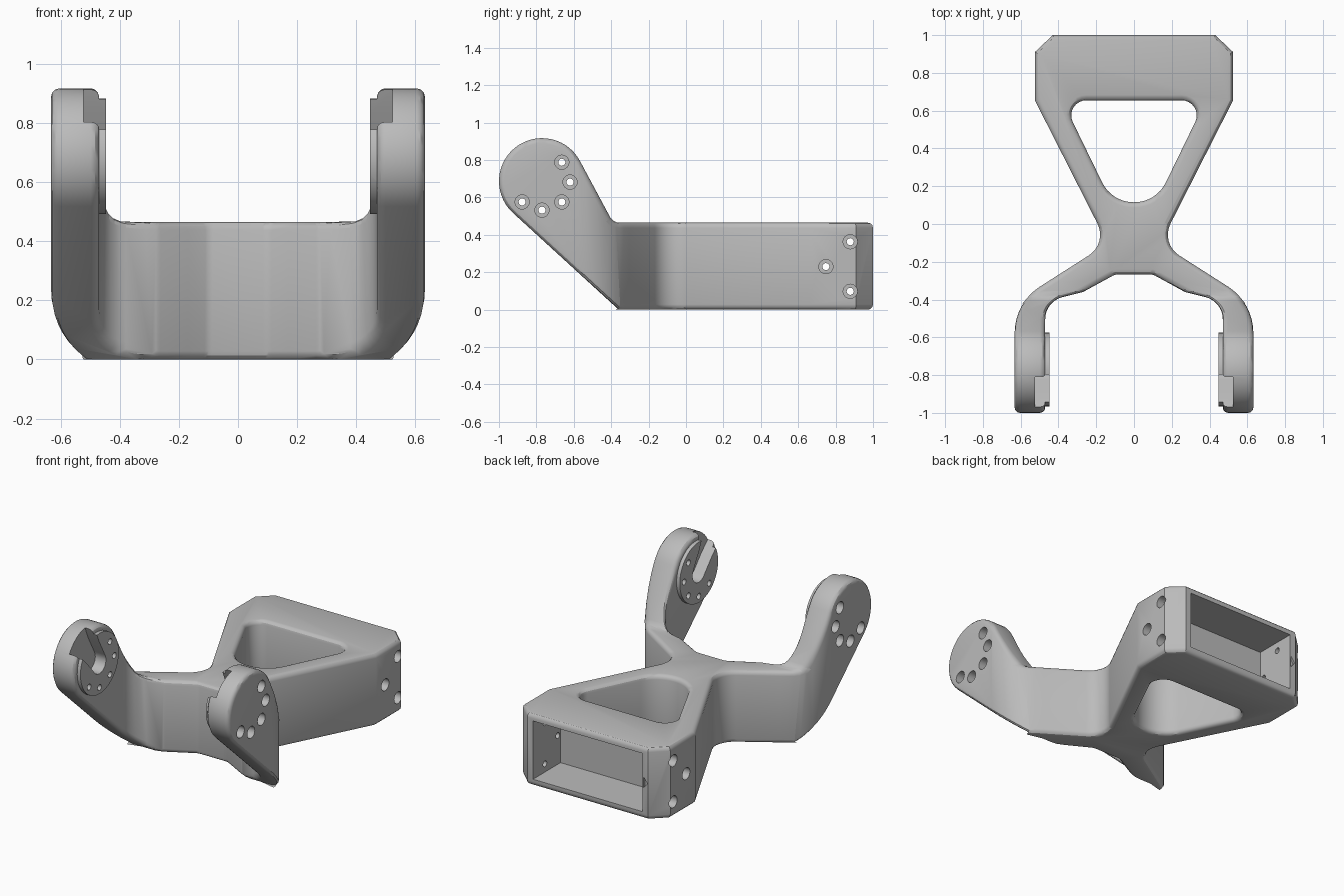
import bpy, bmesh, math
from mathutils import Vector, Matrix

if "Cube" in bpy.data.objects:
    bpy.data.objects.remove(bpy.data.objects["Cube"])

grey = bpy.data.materials.new("plain_grey")
grey.diffuse_color = (0.5, 0.5, 0.5, 1)
grey.use_nodes = True
grey.node_tree.nodes["Principled BSDF"].inputs["Base Color"].default_value = grey.diffuse_color


def rounded(points, steps=8):
    """Polygon corners (x, y, radius) turned into arcs."""
    out = []
    n = len(points)
    for i, (x, y, r) in enumerate(points):
        p = Vector((x, y))
        if r == 0:
            out.append(p)
            continue
        a = (Vector(points[i - 1][:2]) - p).normalized()
        b = (Vector(points[(i + 1) % n][:2]) - p).normalized()
        half = a.angle(b) / 2
        centre = p + (a + b).normalized() * (r / math.sin(half))
        start = p + a * (r / math.tan(half)) - centre
        sweep = start.angle_signed(p + b * (r / math.tan(half)) - centre)
        for k in range(steps + 1):
            out.append(centre + Matrix.Rotation(-sweep * k / steps, 2) @ start)
    return out


def prism(name, outline, lo, hi, axis):
    """Extrude an outline along z (outline = x, y) or x (outline = y, z) or y (outline = x, z)."""
    def place(p, h):
        return {"z": (p[0], p[1], h), "x": (h, p[0], p[1]), "y": (p[0], h, p[1])}[axis]
    bm = bmesh.new()
    low = [bm.verts.new(place(p, lo)) for p in outline]
    high = [bm.verts.new(place(p, hi)) for p in outline]
    bm.faces.new(low)
    bm.faces.new(high)
    for i in range(len(low)):
        j = (i + 1) % len(low)
        bm.faces.new((low[i], low[j], high[j], high[i]))
    bmesh.ops.recalc_face_normals(bm, faces=bm.faces)
    mesh = bpy.data.meshes.new(name)
    bm.to_mesh(mesh)
    bm.free()
    ob = bpy.data.objects.new(name, mesh)
    mesh.materials.append(grey)
    bpy.context.collection.objects.link(ob)
    return ob


def circle(cy, cz, r, n=24):
    return [(cy + r * math.cos(2 * math.pi * k / n),
             cz + r * math.sin(2 * math.pi * k / n)) for k in range(n)]


def apply_mod(ob, mod):
    bpy.context.view_layer.objects.active = ob
    bpy.ops.object.modifier_apply(modifier=mod.name)


def combine(ob, other, operation, tolerant=False):
    mod = ob.modifiers.new("bool", "BOOLEAN")
    mod.operation, mod.solver, mod.object = operation, "EXACT", other
    mod.use_hole_tolerant = tolerant
    apply_mod(ob, mod)
    bpy.data.objects.remove(other)


CY, CZ, R = -0.77, 0.687, 0.23


def make_body(splits, width, merge):
    # Plan outline: back box, narrow waist and two forked arms
    half = [(0.43, 1, 0), (0.525, 0.91, 0), (0.525, 0.655, 0), (0.14, -0.103, 0.13),
            (0.632, -0.417, 0.29), (0.632, -1.1, 0), (0.47, -1.1, 0),
            (0.47, -0.41, 0.12), (0.27, -0.36, 0.08), (0.10, -0.267, 0.06)]
    plan = half + [(-x, y, r) for x, y, r in reversed(half)]
    ob = prism("bracket", rounded(plan), -0.2, 1.2, "z")
    # Side outline: flat body, sloping neck and round arm ends
    side = [(1.1, 0.465, 0), (1.1, 0, 0), (-0.36, 0, 0)]
    arc = [math.radians(227.5 - (227.5 - 28.5) * k / 28) for k in range(29)]
    side += [(CY + R * math.cos(a), CZ + R * math.sin(a), 0) for a in arc]
    side += [(-0.39, 0.465, 0.06)]
    combine(ob, prism("side_profile", rounded(side, 4), -0.9, 0.9, "x"), "INTERSECT")
    # Triangular window
    window = [(0.38, 0.655, 0.08), (0.1175, 0.115, 0.185),
              (-0.1175, 0.115, 0.185), (-0.38, 0.655, 0.08)]
    combine(ob, prism("window", rounded(window), -0.2, 0.8, "z"), "DIFFERENCE")
    # Split large flat faces, then round the outer edges
    bm = bmesh.new()
    bm.from_mesh(ob.data)
    bmesh.ops.remove_doubles(bm, verts=bm.verts, dist=merge)
    for co, no in splits:
        bmesh.ops.bisect_plane(bm, geom=bm.verts[:] + bm.edges[:] + bm.faces[:],
                               plane_co=co, plane_no=no, dist=1e-5)
    bm.to_mesh(ob.data)
    bm.free()
    if width:
        bevel = ob.modifiers.new("edges", "BEVEL")
        bevel.width, bevel.segments = width, 3
        bevel.limit_method, bevel.angle_limit = "ANGLE", math.radians(50)
        bevel.use_clamp_overlap = False
        apply_mod(ob, bevel)
    return ob


def cut_details(ob, tolerant):
    def cut(name, outline, lo, hi, axis):
        combine(ob, prism(name, outline, lo, hi, axis), "DIFFERENCE", tolerant)
    # Open pocket in the back, with a small arrow notch beside it
    cut("pocket", [(-0.39, 0.045), (0.39, 0.045), (0.39, 0.42), (-0.39, 0.42)], 0.72, 1.1, "y")
    cut("arrow_notch", [(-0.398, 0.20), (-0.398, 0.27), (-0.425, 0.235)], 0.985, 1.1, "y")
    # Slot outline, flaring toward the rim of the arm end
    turn = math.radians(125)
    along = Vector((math.cos(turn), math.sin(turn)))
    across = Vector((-along.y, along.x))
    centre = Vector((CY, CZ))
    slot = [centre + 0.065 * (across * math.cos(math.pi * k / 10) - along * math.sin(math.pi * k / 10))
            for k in range(11)]
    slot += [centre + along * u + across * v
             for u, v in ((0.12, -0.078), (0.3, -0.115), (0.3, 0.115), (0.12, 0.078))]
    box_holes = [(0.878, 0.363), (0.748, 0.23), (0.878, 0.098)]
    ring = [math.radians(a) for a in (45, 0, -45, -90, -135)]
    arm_holes = [(CY + 0.15 * math.cos(a), 0.682 + 0.15 * math.sin(a)) for a in ring]
    for s in (1, -1):
        # Round mounting pad on the inner face of the arm
        combine(ob, prism("pad", circle(CY, CZ, 0.195, 40), s * 0.447, s * 0.55, "x"), "UNION", tolerant)
        cut("slot", slot, s * 0.38, s * 0.523, "x")
        # Counterbored screw holes
        for holes, inner, step in ((box_holes, 0.36, 0.475), (arm_holes, 0.40, 0.56)):
            for y, z in holes:
                cut("hole", circle(y, z, 0.019, 16), s * inner, s * 0.7, "x")
                cut("counterbore", circle(y, z, 0.038), s * step, s * 0.7, "x")


def in_bounds(ob):
    vs = [v.co for v in ob.data.vertices]
    return bool(vs) and all(abs(v.x) < 0.637 and abs(v.y) < 1.005 and -0.004 < v.z < 0.923 for v in vs)


def open_gaps(ob):
    """The fork gap and the window must be clear when looking straight down."""
    bpy.context.view_layer.update()
    return not any(ob.ray_cast((x, y, 3), (0, 0, -1))[0]
                   for x, y in ((0.01, -0.32), (-0.15, -0.35), (0.01, 0.4), (0.15, 0.5)))


def closed(ob):
    bm = bmesh.new()
    bm.from_mesh(ob.data)
    ok = all(e.is_manifold for e in bm.edges)
    bm.free()
    return ok


# Try bevel settings until the finished part is clean; the last one has plain edges
fork, mid = ((0, -0.305, 0), (0, 1, 0)), ((0, 0, 0), (1, 0, 0))
waist, eye = ((0, 0.03, 0), (0, 1, 0)), ((0, 0.4, 0), (0, 1, 0))
options = [((), 0.028, 0.006, False), ((fork,), 0.028, 0.006, False),
           ((fork, waist), 0.026, 0.003, False), ((mid, fork), 0.024, 0.006, False),
           ((), 0.02, 0.003, False), ((fork,), 0.02, 0.008, False), ((), 0.015, 0.006, False),
           ((mid, fork, waist, eye), 0.026, 0.006, True), ((), 0, 0.0001, False)]
for splits, width, merge, tolerant in options:
    bracket = make_body(splits, width, merge)
    last = width == 0
    if last or (in_bounds(bracket) and open_gaps(bracket) and (tolerant or closed(bracket))):
        cut_details(bracket, tolerant)
        if last or (in_bounds(bracket) and open_gaps(bracket)):
            break
    bpy.data.objects.remove(bracket)

bpy.ops.object.select_all(action="DESELECT")
bracket.select_set(True)
bpy.context.view_layer.objects.active = bracket
bpy.ops.object.shade_smooth_by_angle(angle=math.radians(30))
